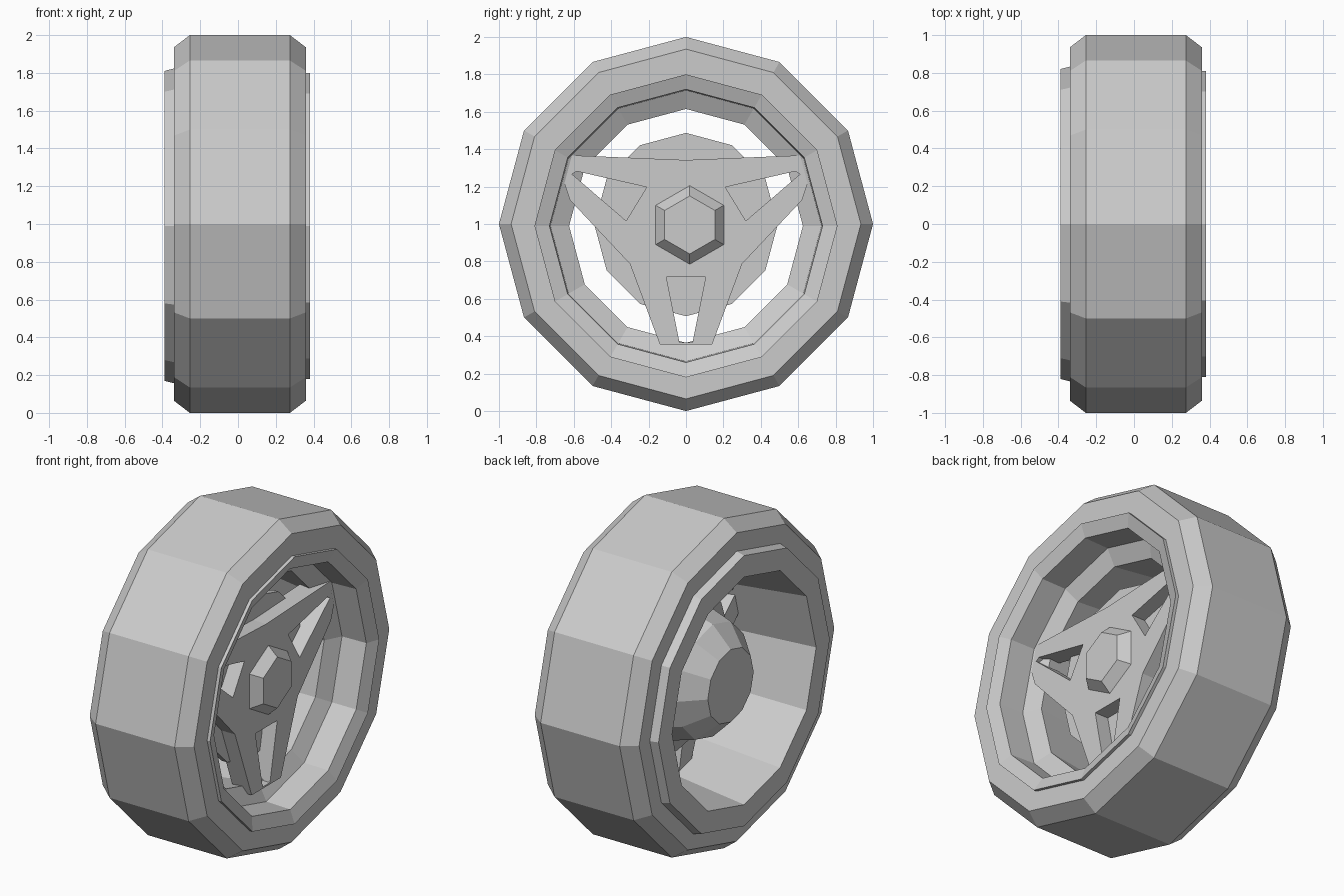
import bpy, bmesh
from math import sin, cos, pi

if "Cube" in bpy.data.objects:
    bpy.data.objects.remove(bpy.data.objects["Cube"], do_unlink=True)

grey = bpy.data.materials.new("grey")
grey.use_nodes = True
grey.diffuse_color = (0.6, 0.6, 0.6, 1)
grey.node_tree.nodes["Principled BSDF"].inputs["Base Color"].default_value = (0.6, 0.6, 0.6, 1)


def add_object(name, data):
    ob = bpy.data.objects.new(name, data)
    bpy.context.collection.objects.link(ob)
    data.materials.append(grey)
    return ob


def lathe(name, profile, sides=12, turn=0, closed=False, y=0, z=1):
    """Spin (x, radius) points about the wheel axle; open profiles get end caps."""
    bm = bmesh.new()
    rings = []
    for x, r in profile:
        angles = [turn + 2 * pi * i / sides for i in range(sides)]
        rings.append([bm.verts.new((x, y + r * cos(a), z + r * sin(a))) for a in angles])
    pairs = list(zip(rings, rings[1:]))
    if closed:
        pairs.append((rings[-1], rings[0]))
    else:
        bm.faces.new(rings[0])
        bm.faces.new(rings[-1])
    for a, b in pairs:
        for i in range(sides):
            j = (i + 1) % sides
            bm.faces.new((a[i], a[j], b[j], b[i]))
    bmesh.ops.recalc_face_normals(bm, faces=bm.faces)
    mesh = bpy.data.meshes.new(name)
    bm.to_mesh(mesh)
    bm.free()
    return add_object(name, mesh)


def mirrored(points):
    return points + [(-y, z) for y, z in reversed(points) if y != 0]


# Tyre and rim; the rim's front lip drops to a sloped inner ledge
lathe("tyre", [(-.34, .935), (-.255, 1), (.275, 1), (.36, .935), (.36, .79), (-.34, .79)], closed=True)
lathe("rim", [(-.34, .833), (-.39, .82), (-.39, .69), (.14, .625), (.19, .725), (.35, .73),
              (.38, .81), (.35, .81)], closed=True, z=.99)

# Hub drum at the back, hexagonal cap at the front
lathe("hub_drum", [(-.30, .22), (-.18, .34), (-.04, .38), (.06, .49), (.10, .49)], z=.997)
lathe("hub_cap", [(.17, .21), (.19, .21), (.25, .155)], sides=6, turn=pi / 2, y=.02, z=.995)

# Spoke plate: outline with three slots, extruded along the axle
outline = mirrored([(0, .345), (.61, .37), (.65, .22), (.62, .13), (.30, -.21), (.14, -.64)])
bottom_slot = mirrored([(.105, -.28), (.035, -.63)])
right_slot = [(.21, .20), (.585, .285), (.61, .27), (.32, .02)]
left_slot = [(-y, z) for y, z in right_slot]

curve = bpy.data.curves.new("spoke_plate", "CURVE")
curve.dimensions = "2D"
curve.fill_mode = "BOTH"
curve.extrude = .06
for loop in (outline, bottom_slot, right_slot, left_slot):
    spline = curve.splines.new("POLY")
    spline.points.add(len(loop) - 1)
    for point, (y, z) in zip(spline.points, loop):
        point.co = (y, z, 0, 1)
    spline.use_cyclic_u = True
plate = add_object("spoke_plate", curve)
bpy.ops.object.select_all(action="DESELECT")
plate.select_set(True)
bpy.context.view_layer.objects.active = plate
bpy.ops.object.convert(target="MESH")
plate = bpy.context.view_layer.objects.active

# Stand the plate upright on the axle, with flat faces
for v in plate.data.vertices:
    y, z, x = v.co
    v.co = (.13 + x, y, .997 + z)
bm = bmesh.new()
bm.from_mesh(plate.data)
bmesh.ops.remove_doubles(bm, verts=bm.verts, dist=.0005)
bmesh.ops.recalc_face_normals(bm, faces=bm.faces)
for face in bm.faces:
    face.smooth = False
bm.to_mesh(plate.data)
bm.free()
